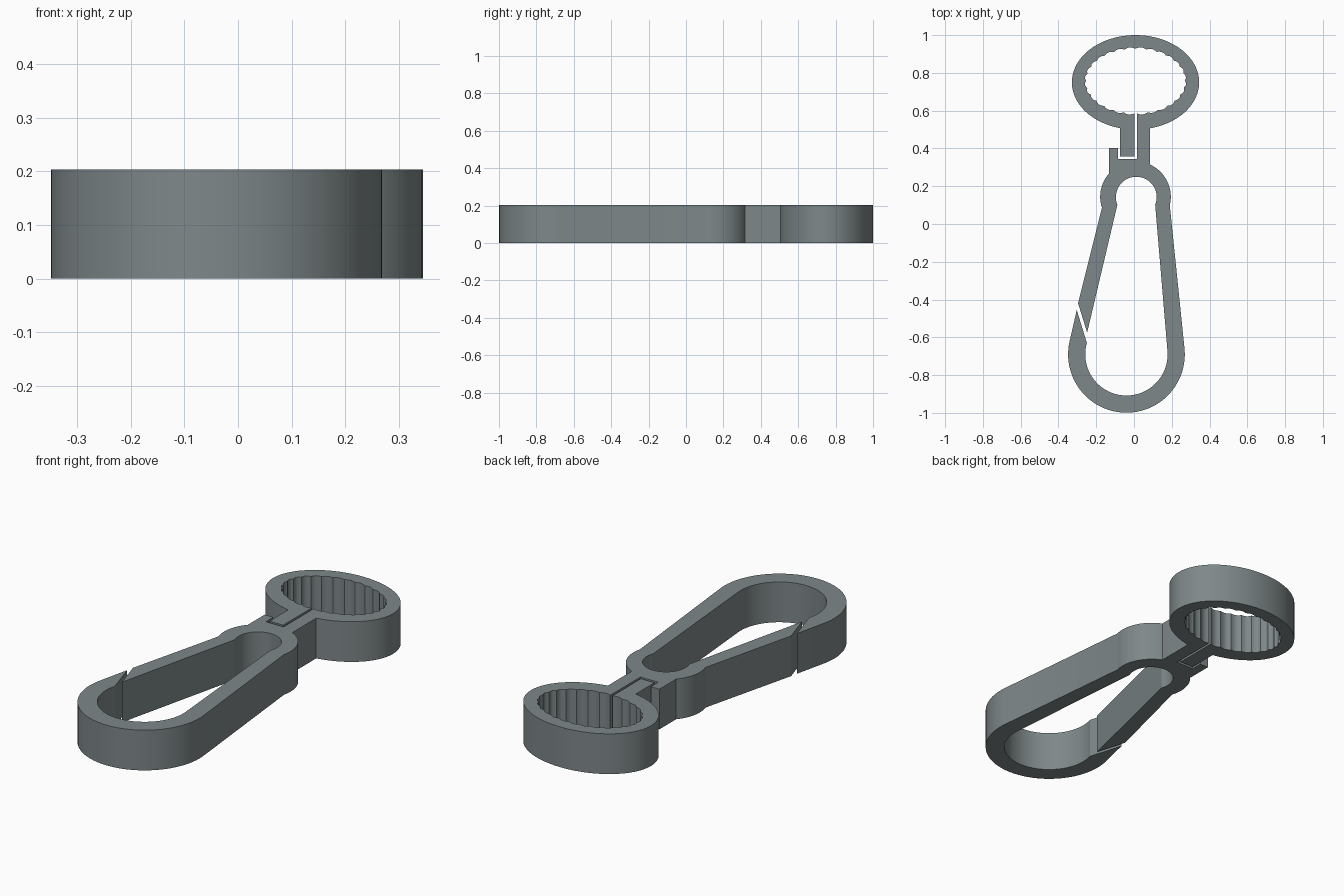
import bpy, bmesh
from math import sin, cos, pi, radians

if "Cube" in bpy.data.objects:
    bpy.data.objects.remove(bpy.data.objects["Cube"])

HEIGHT = 0.204


def arc(cx, cy, rx, ry, a0, a1, steps, teeth=0, depth=0.0):
    """Elliptical arc in degrees, optionally scalloped outward."""
    pts = []
    for i in range(steps + 1):
        t = i / steps
        a = radians(a0 + (a1 - a0) * t)
        d = depth * abs(sin(pi * teeth * t))
        pts.append((cx + (rx + d) * cos(a), cy + (ry + d) * sin(a)))
    return pts


# One continuous strip: gate, latch hook, split ring, neck, frame and back to the gate
outline = [(-0.296, -0.42)]                                      # gate tip, outside
outline += arc(0.008, 0.144, 0.187, 0.187, 198, 138.5, 12)       # pivot, left
outline += [(-0.132, 0.402), (-0.084, 0.402),                    # latch hook
            (-0.084, 0.343), (0.015, 0.343)]
outline += arc(0.008, 0.757, 0.261, 0.171, -88.5, 268.9, 168, 28, 0.008)  # ribbed bore
outline += [(0.003, 0.357), (-0.073, 0.357)]                     # ring tongue
outline += arc(0.008, 0.75, 0.337, 0.25, 256, -77, 80)           # ring outside
outline += arc(0.008, 0.144, 0.187, 0.187, 66, -14, 16)          # neck and pivot, right
outline += arc(-0.04, -0.69, 0.309, 0.309, 7, -191, 48)          # frame bow, outside
outline += [(-0.303, -0.455)]                                    # frame tip
outline += arc(-0.04, -0.69, 0.218, 0.218, 164, 367, 48)         # frame bow, inside
outline += arc(0.012, 0.142, 0.108, 0.108, -22, 202, 36)         # pivot, inside
outline += [(-0.248, -0.575)]                                    # gate tip, inside

bm = bmesh.new()
base = bm.faces.new([bm.verts.new((x, y, 0)) for x, y in outline])
top = bmesh.ops.extrude_face_region(bm, geom=[base])
bmesh.ops.translate(bm, vec=(0, 0, HEIGHT),
                    verts=[v for v in top["geom"] if isinstance(v, bmesh.types.BMVert)])
bmesh.ops.recalc_face_normals(bm, faces=bm.faces)
caps = [f for f in bm.faces if len(f.verts) > 4]
bmesh.ops.triangulate(bm, faces=caps)

mesh = bpy.data.meshes.new("snap_clip")
bm.to_mesh(mesh)
bm.free()
clip = bpy.data.objects.new("snap_clip", mesh)
bpy.context.collection.objects.link(clip)

grey = bpy.data.materials.new("slate grey")
grey.diffuse_color = (0.21, 0.245, 0.25, 1)
grey.use_nodes = True
grey.node_tree.nodes["Principled BSDF"].inputs["Base Color"].default_value = grey.diffuse_color
mesh.materials.append(grey)

bpy.context.view_layer.objects.active = clip
clip.select_set(True)
bpy.ops.object.shade_smooth_by_angle(angle=radians(25))
